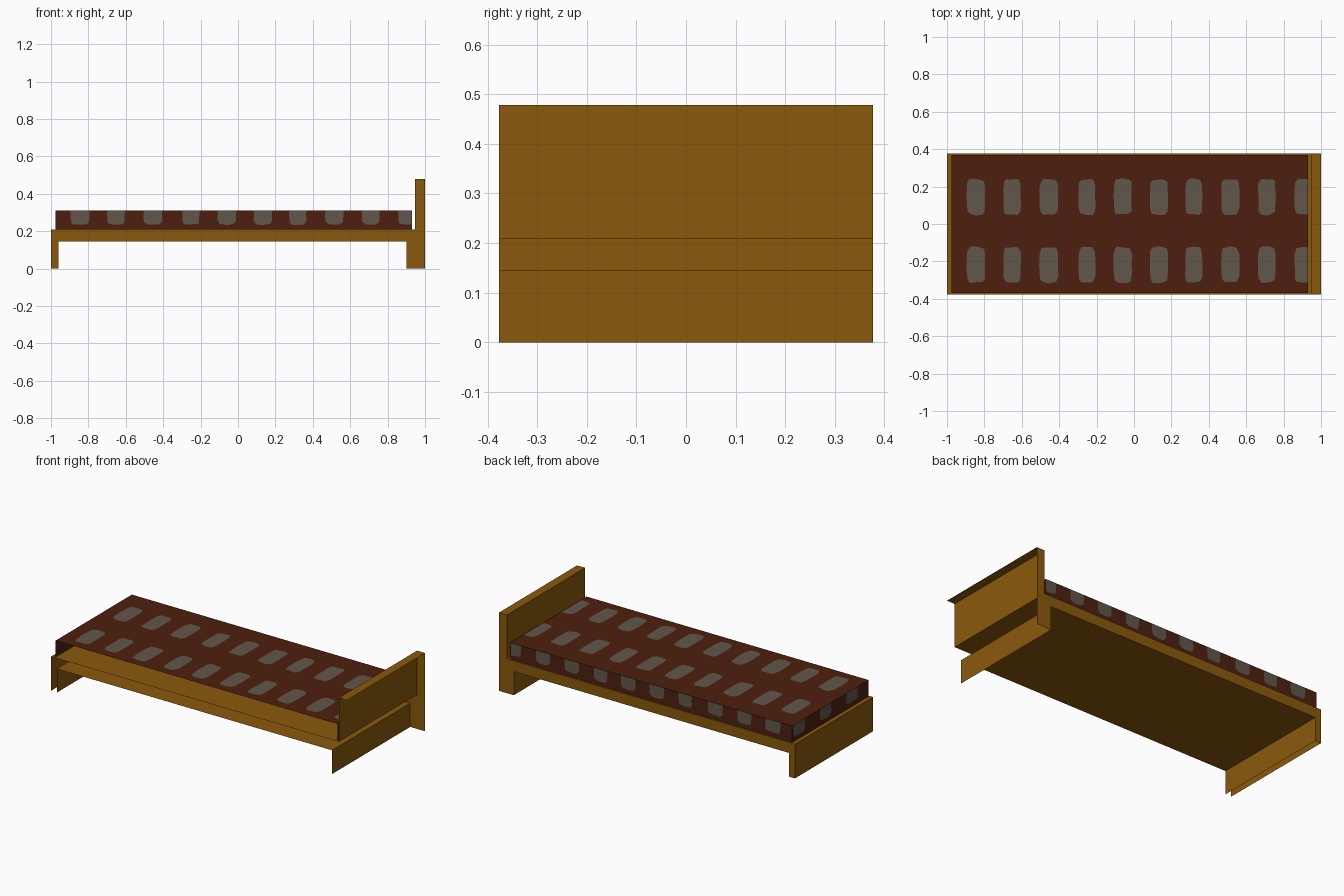
import bpy, bmesh, math, random
from mathutils import Vector
from mathutils.geometry import delaunay_2d_cdt

if "Cube" in bpy.data.objects:
    bpy.data.objects.remove(bpy.data.objects["Cube"])

random.seed(4)

def material(name, rgb):
    m = bpy.data.materials.new(name)
    m.diffuse_color = (*rgb, 1)
    m.use_nodes = True
    m.node_tree.nodes["Principled BSDF"].inputs["Base Color"].default_value = m.diffuse_color
    return m

WOOD = material("brown wood", (0.253, 0.100, 0.0037))
RED = material("dark red cloth", (0.076, 0.0144, 0.0048))
GREY = material("grey spots", (0.120, 0.096, 0.070))

def finish(name, bm, mats):
    me = bpy.data.meshes.new(name)
    bm.to_mesh(me)
    bm.free()
    for m in mats:
        me.materials.append(m)
    ob = bpy.data.objects.new(name, me)
    bpy.context.collection.objects.link(ob)

# Bed frame: side profile (x, z) swept across y.
# The wall sides (front, headboard back) and leg bottoms are open shells.
W = 0.377
profile = [(-1, 0), (-.96, 0), (-.96, .145), (.9, .145), (.9, 0),
           (1, 0), (1, .478), (.946, .478), (.946, .209), (-1, .209)]
OPEN_EDGES = {0, 4, 5}
bm = bmesh.new()
front = [bm.verts.new((x, -W, z)) for x, z in profile]
back = [bm.verts.new((x, W, z)) for x, z in profile]
bm.faces.new(back[::-1])
for i in range(len(profile)):
    j = (i + 1) % len(profile)
    if i not in OPEN_EDGES:
        bm.faces.new((front[i], back[i], back[j], front[j]))
bmesh.ops.delete(bm, geom=[v for v in bm.verts if not v.link_faces], context='VERTS')
finish("bed_frame", bm, [WOOD])

# Mattress: open shell of flat panels with spots cut into them
X0, X1, Y, Z0, Z1 = -.975, .93, .368, .209, .31

def spot(cu, cv, hu, hv, rect):
    """Wobbly rounded rectangle clamped to the panel."""
    pts = []
    for k in range(20):
        a = math.tau * k / 20
        c, s = math.cos(a), math.sin(a)
        r = random.uniform(.96, 1.04)
        u = cu + hu * r * math.copysign(abs(c) ** .45, c)
        v = cv + hv * r * math.copysign(abs(s) ** .45, s)
        pts.append(Vector((min(max(u, rect[0]), rect[1]),
                           min(max(v, rect[2]), rect[3]))))
    return pts

def panel(bm, rect, spots, to3d, flip=False):
    u0, u1, v0, v1 = rect
    loops = [[Vector(p) for p in ((u0, v0), (u1, v0), (u1, v1), (u0, v1))]]
    loops += [spot(*s, rect) for s in spots]
    pts, ids = [], []
    for loop in loops:
        ids.append(list(range(len(pts), len(pts) + len(loop))))
        pts += loop
    vs, _, fs, _, _, origin = delaunay_2d_cdt(pts, [], ids, 1, 1e-5)
    verts = [bm.verts.new(to3d(*p)) for p in vs]
    for f, src in zip(fs, origin):
        face = bm.faces.new([verts[i] for i in (f[::-1] if flip else f)])
        face.material_index = 1 if any(i > 0 for i in src) else 0

columns = [-.845, -.652, -.455, -.252, -.06, .133, .32, .515, .71, .906]
half = [.05, .047, .05, .045, .049, .049, .046, .048, .047, .048]
bm = bmesh.new()
# top with two rows of spots
panel(bm, (X0, X1, -Y, Y),
      [(x, y, h, .096) for y in (.145, -.218) for x, h in zip(columns, half)],
      lambda u, v: (u, v, Z1))
# back side
panel(bm, (X0, X1, Z0, Z1),
      [(x, .29, h, .055) for x, h in zip(columns, half)],
      lambda u, v: (u, Y, v), flip=True)
# foot end and head end
panel(bm, (-Y, Y, Z0, Z1), [(y, .29, .055, .055) for y in (.30, .045, -.21)],
      lambda u, v: (X0, u, v), flip=True)
panel(bm, (-Y, Y, Z0, Z1), [], lambda u, v: (X1, u, v))
bmesh.ops.remove_doubles(bm, verts=bm.verts[:], dist=1e-5)
finish("mattress", bm, [RED, GREY])
